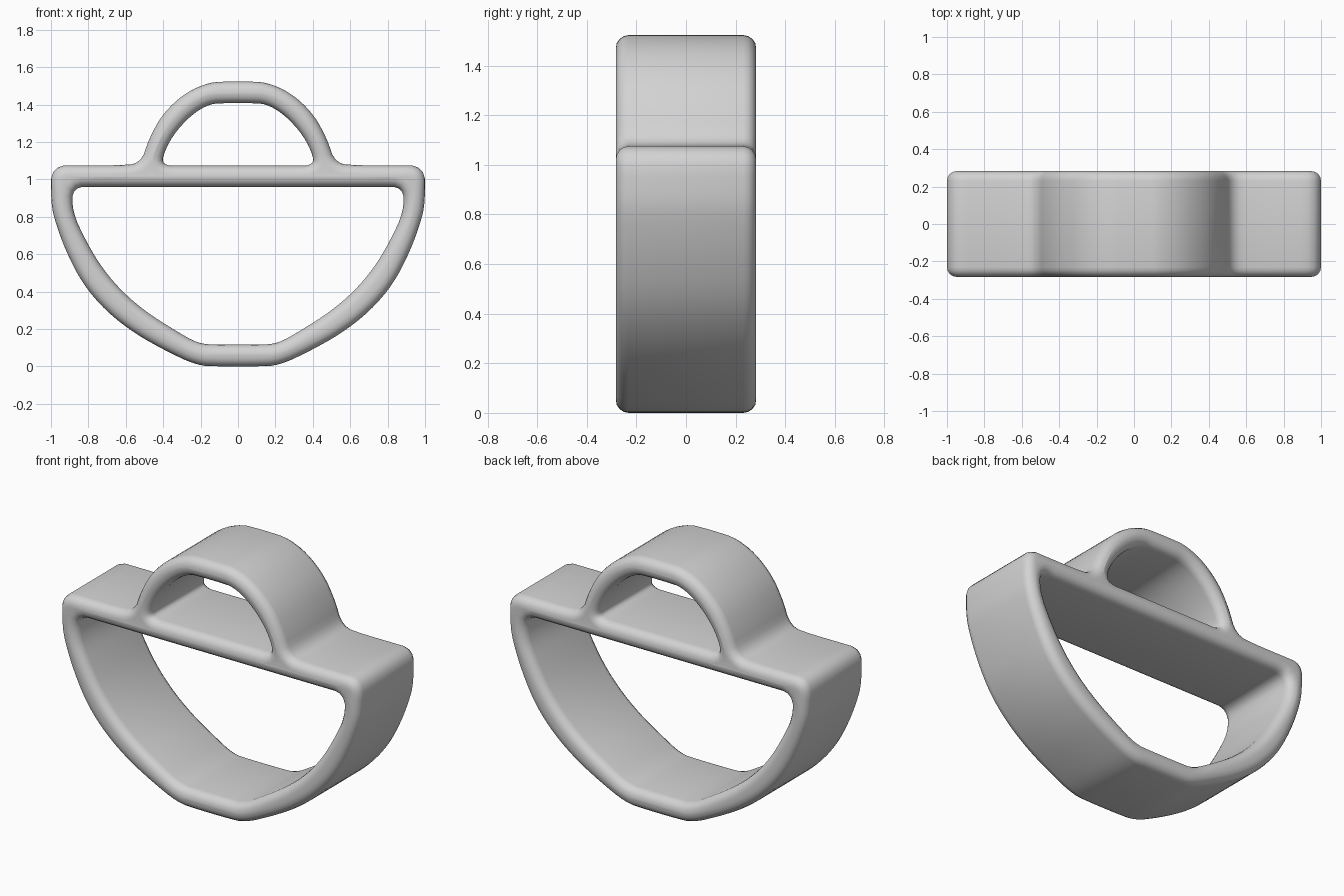
import bpy
import bmesh
import math
from mathutils import Matrix

cube = bpy.data.objects.get("Cube")
if cube:
    bpy.data.objects.remove(cube, do_unlink=True)

HALF_DEPTH = 0.283
ROUND = 0.052

grey = bpy.data.materials.new("plain grey")
grey.use_nodes = True
grey.diffuse_color = (0.65, 0.65, 0.65, 1)
grey.node_tree.nodes["Principled BSDF"].inputs["Base Color"].default_value = (0.65, 0.65, 0.65, 1)


def loop_from_half(half):
    """Mirror a right-hand outline across x = 0 into a closed loop."""
    return half + [(-x, z) for x, z in reversed(half)]


def soften(points, rounds=2):
    """Round a closed loop by cutting its corners."""
    for _ in range(rounds):
        cut = []
        for (ax, az), (bx, bz) in zip(points, points[1:] + points[:1]):
            cut.append((ax * 0.75 + bx * 0.25, az * 0.75 + bz * 0.25))
            cut.append((ax * 0.25 + bx * 0.75, az * 0.25 + bz * 0.75))
        points = cut
    return points


# Right halves of the outlines, from top centre to bottom centre
outer = [(0.05, 1.523), (0.15, 1.52), (0.28, 1.465), (0.4, 1.355), (0.475, 1.22),
         (0.52, 1.085), (0.64, 1.075), (0.81, 1.075), (1.0, 1.075), (1.0, 0.88),
         (0.98, 0.78), (0.92, 0.615), (0.83, 0.44), (0.705, 0.295),
         (0.555, 0.178), (0.39, 0.085), (0.22, 0.005), (0.1, 0.0)]
bowl_opening = [(0.75, 0.96), (0.885, 0.96), (0.885, 0.825), (0.815, 0.675),
                (0.73, 0.53), (0.62, 0.4), (0.49, 0.29), (0.34, 0.195),
                (0.21, 0.12), (0.1, 0.117)]
handle_opening = [(0.05, 1.408), (0.15, 1.405), (0.25, 1.345), (0.35, 1.235),
                  (0.405, 1.12), (0.395, 1.073), (0.28, 1.073)]

# One filled outline with two holes, given depth and rounded rims
curve = bpy.data.curves.new("bowl_frame_with_handle", "CURVE")
curve.dimensions = "2D"
curve.fill_mode = "BOTH"
curve.extrude = HALF_DEPTH - ROUND
curve.bevel_depth = ROUND
curve.bevel_resolution = 3
curve.offset = -ROUND
for half in (outer, bowl_opening, handle_opening):
    loop = soften(loop_from_half(half))
    spline = curve.splines.new("POLY")
    spline.points.add(len(loop) - 1)
    for point, (x, z) in zip(spline.points, loop):
        point.co = (x, z, 0, 1)
    spline.use_cyclic_u = True

frame = bpy.data.objects.new("bowl_frame_with_handle", curve)
bpy.context.collection.objects.link(frame)
bpy.context.view_layer.objects.active = frame
frame.select_set(True)
bpy.ops.object.convert(target="MESH")
frame = bpy.context.object

# Stand it upright and weld the caps to the walls
mesh = frame.data
bm = bmesh.new()
bm.from_mesh(mesh)
bmesh.ops.transform(bm, matrix=Matrix.Rotation(math.radians(90), 4, "X"), verts=bm.verts)
bmesh.ops.remove_doubles(bm, verts=bm.verts, dist=0.0005)
bmesh.ops.recalc_face_normals(bm, faces=bm.faces)
bm.to_mesh(mesh)
bm.free()

mesh.materials.clear()
mesh.materials.append(grey)
bpy.ops.object.shade_smooth_by_angle(angle=math.radians(40))
